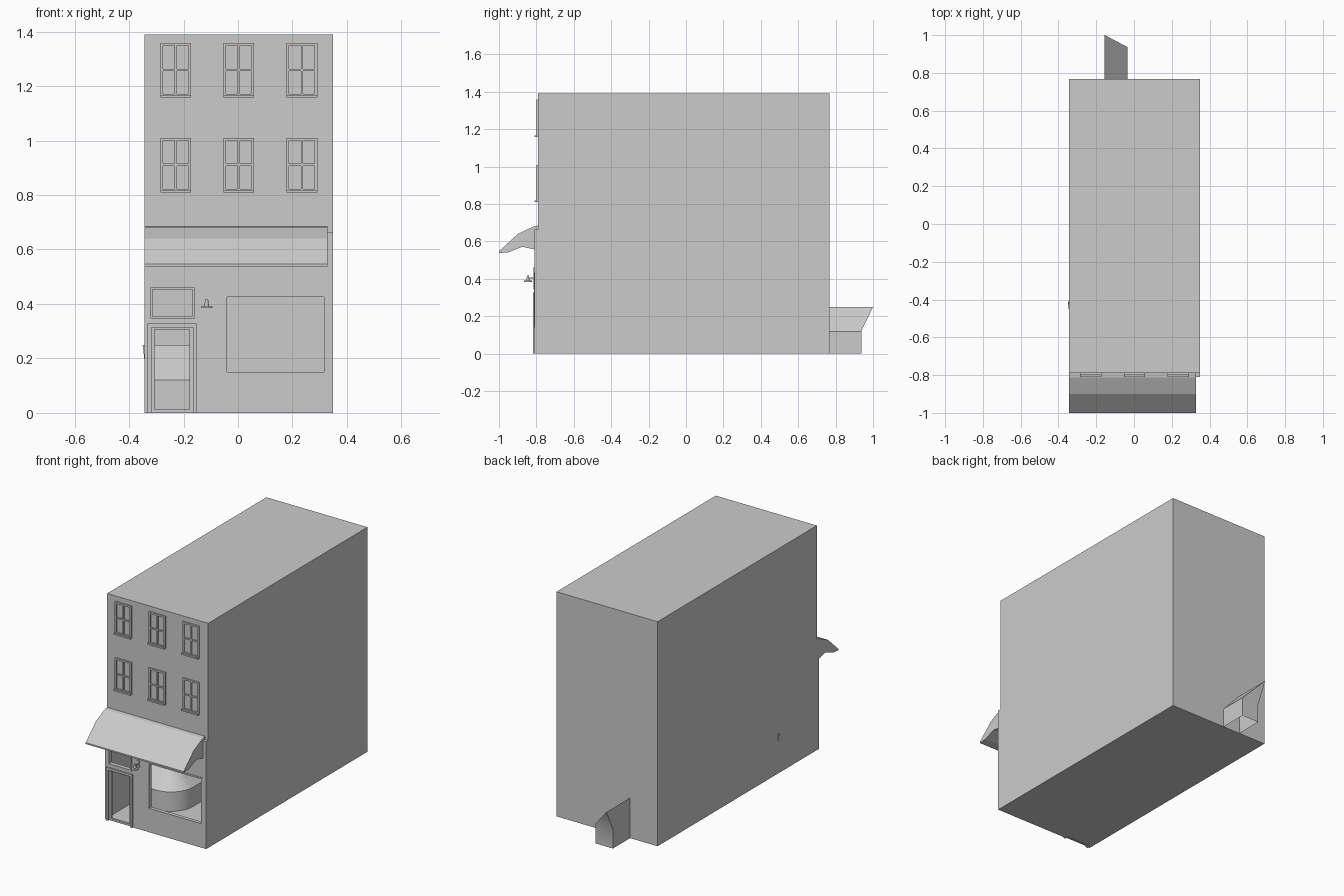
import bpy, bmesh, math
from mathutils import Matrix, Vector

if "Cube" in bpy.data.objects:
    bpy.data.objects.remove(bpy.data.objects["Cube"])

L, R = -0.343, 0.349          # side walls
FRONT, BACK, TOP = -0.79, 0.768, 1.39


def finish(name, bm):
    bmesh.ops.recalc_face_normals(bm, faces=bm.faces)
    me = bpy.data.meshes.new(name)
    bm.to_mesh(me)
    bm.free()
    ob = bpy.data.objects.new(name, me)
    bpy.context.collection.objects.link(ob)
    return ob


def add_box(bm, x0, x1, y0, y1, z0, z1):
    m = Matrix.Translation(((x0 + x1) / 2, (y0 + y1) / 2, (z0 + z1) / 2)) @ \
        Matrix.Diagonal((x1 - x0, y1 - y0, z1 - z0, 1))
    bmesh.ops.create_cube(bm, size=1, matrix=m)


def boxes(name, *dims):
    bm = bmesh.new()
    for d in dims:
        add_box(bm, *d)
    return finish(name, bm)


def frame_parts(x0, x1, z0, z1, w, y0, y1, bottom=True):
    parts = [(x0, x0 + w, y0, y1, z0, z1), (x1 - w, x1, y0, y1, z0, z1),
             (x0 + w, x1 - w, y0, y1, z1 - w, z1)]
    if bottom:
        parts.append((x0 + w, x1 - w, y0, y1, z0, z0 + w))
    return parts


# building shell, open behind the shop front
bm = bmesh.new()
add_box(bm, L, R, FRONT, BACK, 0, TOP)
bm.normal_update()
bmesh.ops.delete(bm, geom=[f for f in bm.faces if f.normal.y < -0.9], context='FACES_ONLY')
finish("building_shell", bm)
boxes("upper_front_wall", (L, R, FRONT, FRONT + 0.01, 0.64, TOP))

# ground floor shop front with door, transom and display window openings
front = boxes("shop_front", (L, R, -0.81, -0.788, 0, 0.665))
holes = [(-0.32, -0.16, -0.9, -0.7, -0.1, 0.318),
         (-0.318, -0.162, -0.9, -0.7, 0.348, 0.458),
         (-0.048, 0.323, -0.9, -0.7, 0.142, 0.433)]
cutter = boxes("opening_cutter", *holes)
cutter.hide_render = True
mod = front.modifiers.new("openings", 'BOOLEAN')
mod.operation, mod.solver, mod.object = 'DIFFERENCE', 'EXACT', cutter
bpy.context.view_layer.objects.active = front
bpy.ops.object.modifier_apply(modifier=mod.name)
bpy.data.objects.remove(cutter)

# door surround and open door frame
boxes("door_surround", *frame_parts(-0.332, -0.152, 0, 0.328, 0.014, -0.818, -0.795, False))
boxes("door_frame", *frame_parts(-0.318, -0.166, 0.0, 0.318, 0.012, -0.806, -0.792))
# transom and display window frames
boxes("transom_frame", *frame_parts(-0.321, -0.159, 0.346, 0.461, 0.008, -0.816, -0.79))
boxes("display_window_frame", *frame_parts(-0.05, 0.325, 0.14, 0.435, 0.01, -0.813, -0.79))

# sash windows in two rows of three
for row, z0 in enumerate((0.812, 1.16)):
    for col in range(3):
        x0 = -0.285 + 0.2315 * col
        x1, z1 = x0 + 0.113, z0 + 0.198
        xm, zm = (x0 + x1) / 2, (z0 + z1) / 2
        parts = frame_parts(x0, x1, z0, z1, 0.01, -0.799, FRONT + 0.002)
        parts += [(xm - 0.004, xm + 0.004, -0.797, FRONT + 0.002, z0, z1),
                  (x0, x1, -0.797, FRONT + 0.002, zm - 0.004, zm + 0.004),
                  (x0, x1, -0.81, FRONT + 0.002, z0 - 0.002, z0 + 0.007)]
        boxes(f"sash_window_{row}_{col}", *parts)

# awning: side profile extruded across the front
profile = [(-0.789, 0.685), (-0.812, 0.682), (-0.9, 0.64), (-1.0, 0.547), (-1.0, 0.538),
           (-0.95, 0.542), (-0.875, 0.572), (-0.80, 0.555), (-0.789, 0.555)]
bm = bmesh.new()
face = bm.faces.new([bm.verts.new((L, y, z)) for y, z in profile])
ext = bmesh.ops.extrude_face_region(bm, geom=[face])
bmesh.ops.translate(bm, vec=(0.328 - L, 0, 0),
                    verts=[v for v in ext['geom'] if isinstance(v, bmesh.types.BMVert)])
finish("awning", bm)

# wall lamp beside the transom
bm = bmesh.new()
add_box(bm, -0.123, -0.107, -0.815, -0.808, 0.385, 0.425)
add_box(bm, -0.117, -0.113, -0.85, -0.812, 0.402, 0.407)
for r1, r2, z, d in ((0.022, 0.02, 0.388, 0.007), (0.009, 0.005, 0.404, 0.026)):
    bmesh.ops.create_cone(bm, cap_ends=True, segments=12, radius1=r1, radius2=r2, depth=d,
                          matrix=Matrix.Translation((-0.115, -0.845, z)))
finish("wall_lamp", bm)

# L-shaped shop counter with a rounded corner and sloping top, running out at the rear
outer, inner = [(-0.335, -0.54)], [(-0.35, -0.41)]
for i in range(9):
    a = math.radians(-90 + 90 * i / 8)
    c, s = math.cos(a), math.sin(a)
    outer.append((-0.185 + 0.15 * c, -0.39 + 0.15 * s))
    inner.append((-0.185 + 0.03 * c, -0.38 + 0.03 * s))
outer.append((-0.035, 0.937))
inner.append((-0.155, 1.0))
bm = bmesh.new()
rings = []
for i, (o, n) in enumerate(zip(outer, inner)):
    base = (n[0], min(n[1], 0.937))
    if i == 0:
        base = (-0.335, n[1])
    rings.append([bm.verts.new(p) for p in ((*o, 0), (*o, 0.12), (*n, 0.25),
                                            (*base, 0.12), (*base, 0))])
for a, b in zip(rings, rings[1:]):
    for k in range(4):
        bm.faces.new((a[k], a[k + 1], b[k + 1], b[k]))
for ring in (rings[0], rings[-1]):
    bm.faces.new((ring[0], ring[1], ring[3], ring[4]))
    bm.faces.new((ring[1], ring[2], ring[3]))
counter = finish("shop_counter", bm)
bpy.ops.object.select_all(action='DESELECT')
counter.select_set(True)
bpy.context.view_layer.objects.active = counter
bpy.ops.object.shade_smooth_by_angle(angle=math.radians(30))
